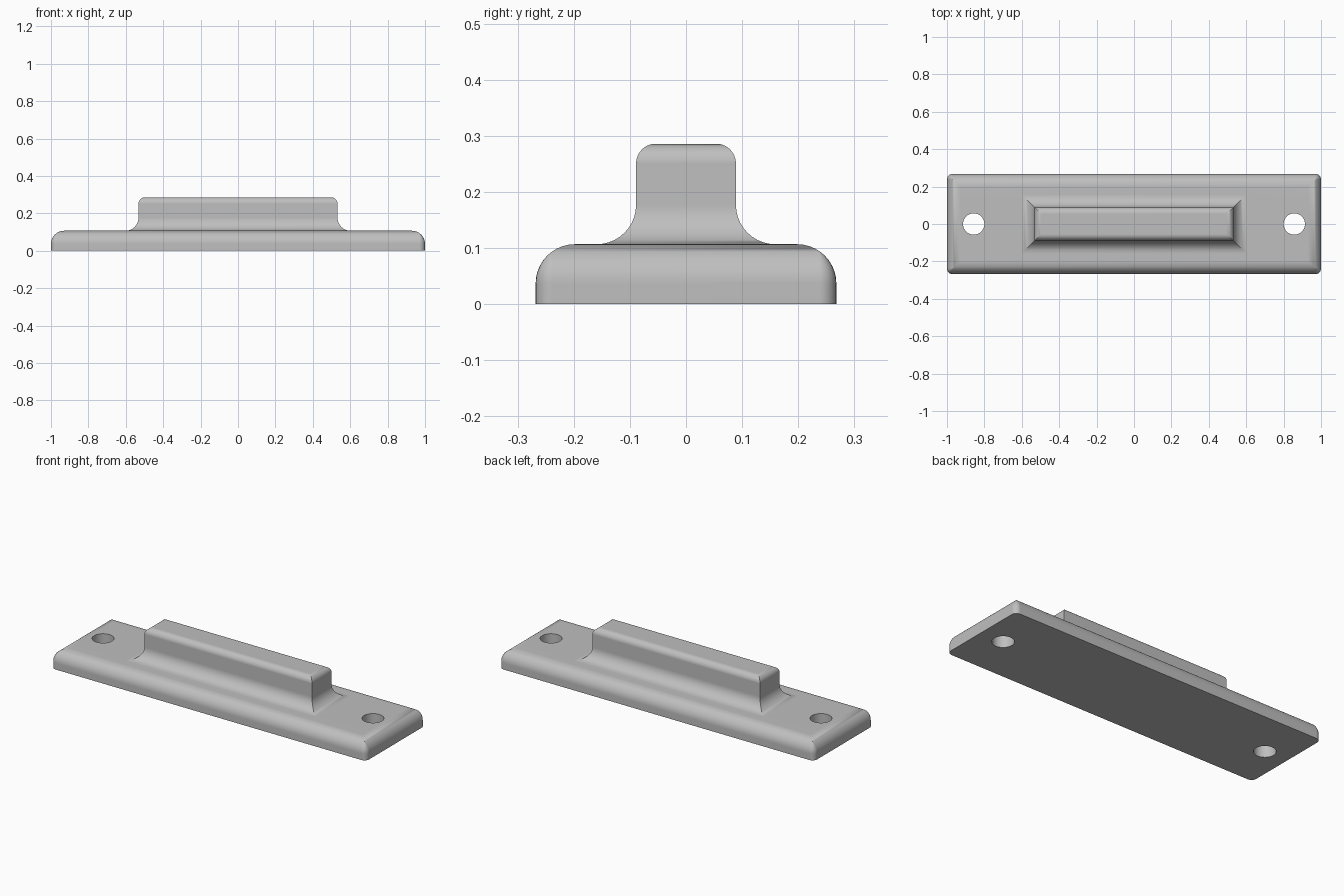
import bpy, bmesh
from math import sin, cos, pi

cube = bpy.data.objects.get("Cube")
if cube:
    bpy.data.objects.remove(cube)

BASE_X, BASE_Y, BASE_TOP = 1.0, 0.268, 0.107
RIB_X, RIB_Y, RIB_TOP = 0.532, 0.089, 0.286
FILLET, RIB_ROUND, CORNER = 0.07, 0.035, 0.03
HOLE_X, HOLE_R = 0.857, 0.057
STEPS = 10

grey = bpy.data.materials.new("light grey")
grey.use_nodes = True
colour = (0.52, 0.52, 0.52, 1)
grey.diffuse_color = colour
grey.node_tree.nodes["Principled BSDF"].inputs["Base Color"].default_value = colour


def ring(bm, hx, hy, z, radius=0.0):
    """Rectangle outline with rounded corners, always the same point count."""
    verts = []
    for quarter, (sx, sy) in enumerate([(1, 1), (-1, 1), (-1, -1), (1, -1)]):
        for i in range(7):
            a = (quarter + i / 6) * pi / 2
            verts.append(bm.verts.new((sx * (hx - radius) + radius * cos(a),
                                       sy * (hy - radius) + radius * sin(a), z)))
    return verts


bm = bmesh.new()
angles = [i / STEPS * pi / 2 for i in range(STEPS + 1)]

# Plate: straight foot, then a rounded upper edge
rings = [ring(bm, BASE_X, BASE_Y, 0, CORNER)]
for a in angles:
    inset = FILLET * (1 - cos(a))
    rings.append(ring(bm, BASE_X - inset, BASE_Y - inset,
                      BASE_TOP - FILLET * (1 - sin(a)), max(CORNER - inset, 0)))

# Rib: hollow mitred fillet, upright sides, rounded upper edge
for a in angles:
    out = FILLET * (1 - sin(a))
    rings.append(ring(bm, RIB_X + out, RIB_Y + out, BASE_TOP + FILLET * (1 - cos(a))))
for a in angles:
    inset = RIB_ROUND * (1 - cos(a))
    rings.append(ring(bm, RIB_X - inset, RIB_Y - inset, RIB_TOP - RIB_ROUND * (1 - sin(a))))

for low, high in zip(rings, rings[1:]):
    for i in range(len(low)):
        j = (i + 1) % len(low)
        bm.faces.new((low[i], low[j], high[j], high[i]))
bm.faces.new(rings[0][::-1])
bm.faces.new(rings[-1])
bmesh.ops.remove_doubles(bm, verts=bm.verts, dist=0.00005)
bmesh.ops.recalc_face_normals(bm, faces=bm.faces)

mesh = bpy.data.meshes.new("ribbed_plate")
bm.to_mesh(mesh)
bm.free()
mesh.materials.append(grey)
plate = bpy.data.objects.new("ribbed_plate", mesh)
bpy.context.collection.objects.link(plate)

# Screw holes near both ends
for side in (-1, 1):
    bpy.ops.mesh.primitive_cylinder_add(vertices=48, radius=HOLE_R, depth=0.6,
                                        location=(side * HOLE_X, 0, 0))
    cutter = bpy.context.object
    cutter.name = "hole_cutter"
    cutter.hide_render = True
    cutter.data.materials.append(grey)
    bpy.ops.object.select_all(action='DESELECT')
    plate.select_set(True)
    bpy.context.view_layer.objects.active = plate
    cut = plate.modifiers.new("screw_hole", 'BOOLEAN')
    cut.operation = 'DIFFERENCE'
    cut.solver = 'EXACT'
    cut.object = cutter
    bpy.ops.object.modifier_apply(modifier=cut.name)
    bpy.data.objects.remove(cutter)

# Smooth curves while keeping the flats even
bpy.ops.object.shade_smooth_by_angle(angle=pi / 6)
weighted = plate.modifiers.new("even_flats", 'WEIGHTED_NORMAL')
weighted.keep_sharp = True
